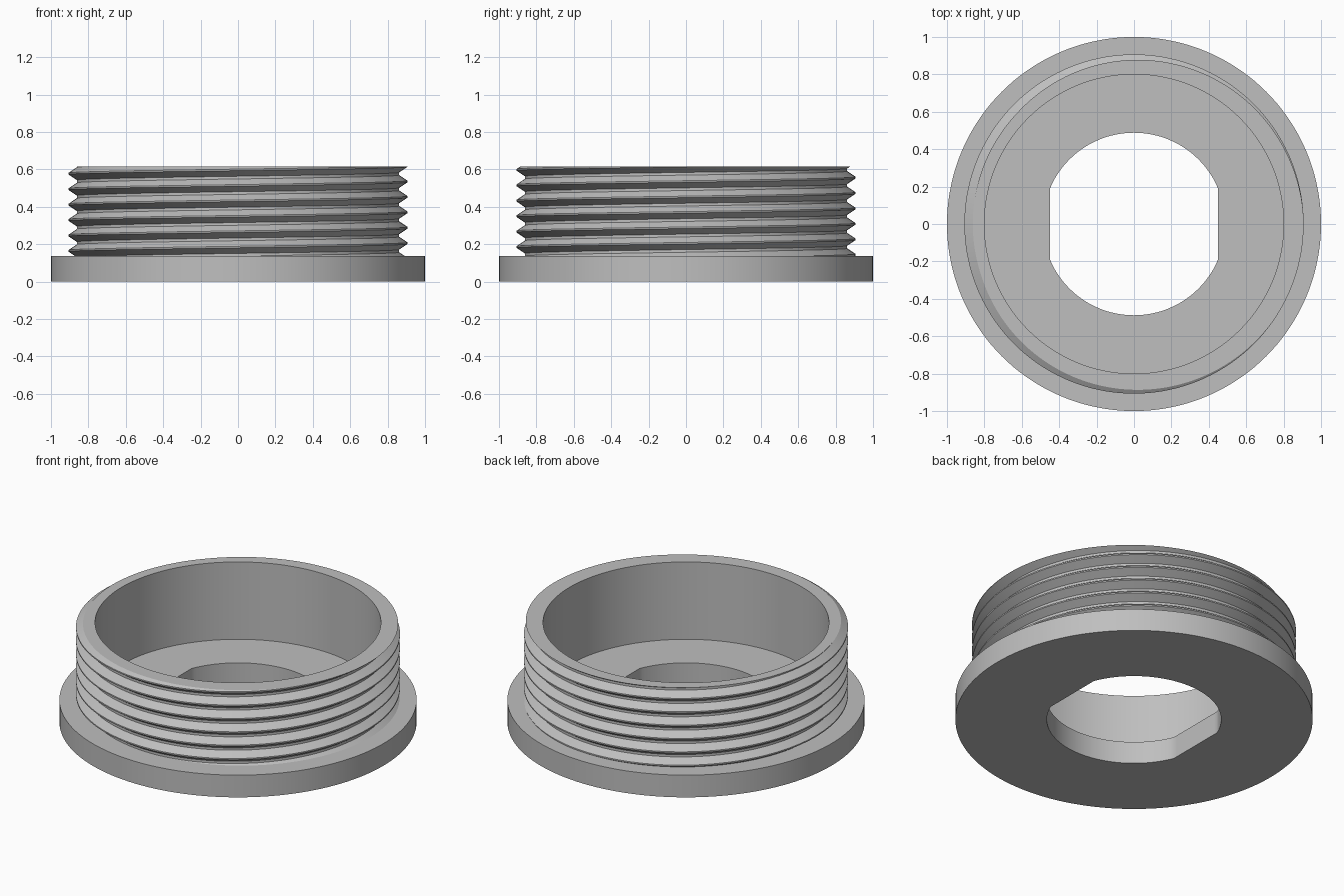
import bpy, bmesh, math

cube = bpy.data.objects.get("Cube")
if cube:
    bpy.data.objects.remove(cube, do_unlink=True)

SEGMENTS = 144
FLANGE_TOP, TOP = 0.137, 0.615
ROOT, CREST, INNER = 0.862, 0.907, 0.8
PITCH, CREST_START = 0.0825, 0.618
HALF_CREST, HALF_BASE = 0.004, 0.034

grey = bpy.data.materials.new("plain grey")
grey.use_nodes = True
colour = (0.52, 0.52, 0.52, 1)
grey.diffuse_color = colour
grey.node_tree.nodes["Principled BSDF"].inputs["Base Color"].default_value = colour


def loft_ring(name, section):
    """Sweep a closed (radius, height) section, which may vary with angle, round z."""
    bm = bmesh.new()
    columns = []
    for i in range(SEGMENTS + 1):
        a = math.tau * i / SEGMENTS
        columns.append([bm.verts.new((r * math.cos(a), r * math.sin(a), z))
                        for r, z in section(a)])
    for c, d in zip(columns, columns[1:]):
        for j in range(len(c)):
            k = (j + 1) % len(c)
            bm.faces.new((c[j], d[j], d[k], c[k]))
    bmesh.ops.remove_doubles(bm, verts=bm.verts, dist=0.00005)
    bmesh.ops.dissolve_degenerate(bm, edges=bm.edges, dist=0.00005)
    bmesh.ops.recalc_face_normals(bm, faces=bm.faces)
    mesh = bpy.data.meshes.new(name)
    bm.to_mesh(mesh)
    bm.free()
    mesh.materials.append(grey)
    obj = bpy.data.objects.new(name, mesh)
    bpy.context.collection.objects.link(obj)
    bpy.ops.object.select_all(action='DESELECT')
    obj.select_set(True)
    bpy.context.view_layer.objects.active = obj
    bpy.ops.object.shade_smooth_by_angle(angle=math.radians(25))
    return obj


# Flange: a disc with a round bore that has two flat sides
def flange_section(a):
    bore = min(0.488, 0.45 / max(abs(math.cos(a)), 0.01))
    return [(bore, 0), (1, 0), (1, FLANGE_TOP), (bore, FLANGE_TOP)]


# Collar: a hollow cylinder with a right-handed thread, trimmed flat at both ends
def thread_radius(z, crest_z):
    offset = abs((z - crest_z + PITCH / 2) % PITCH - PITCH / 2)
    t = (HALF_BASE - offset) / (HALF_BASE - HALF_CREST)
    return ROOT + (CREST - ROOT) * min(max(t, 0), 1)


def collar_section(a):
    crest_z = CREST_START + PITCH * a / math.tau
    heights = [FLANGE_TOP]
    for turn in range(-8, 2):
        for offset in (-HALF_BASE, -HALF_CREST, HALF_CREST, HALF_BASE):
            z = crest_z + turn * PITCH + offset
            heights.append(min(max(z, FLANGE_TOP), TOP))
    heights.append(TOP)
    thread = [(thread_radius(z, crest_z), z) for z in heights]
    sunk = FLANGE_TOP - 0.02
    return [(INNER, sunk), (thread[0][0], sunk)] + thread + [(INNER, TOP)]


loft_ring("flange", flange_section)
loft_ring("threaded_collar", collar_section)
